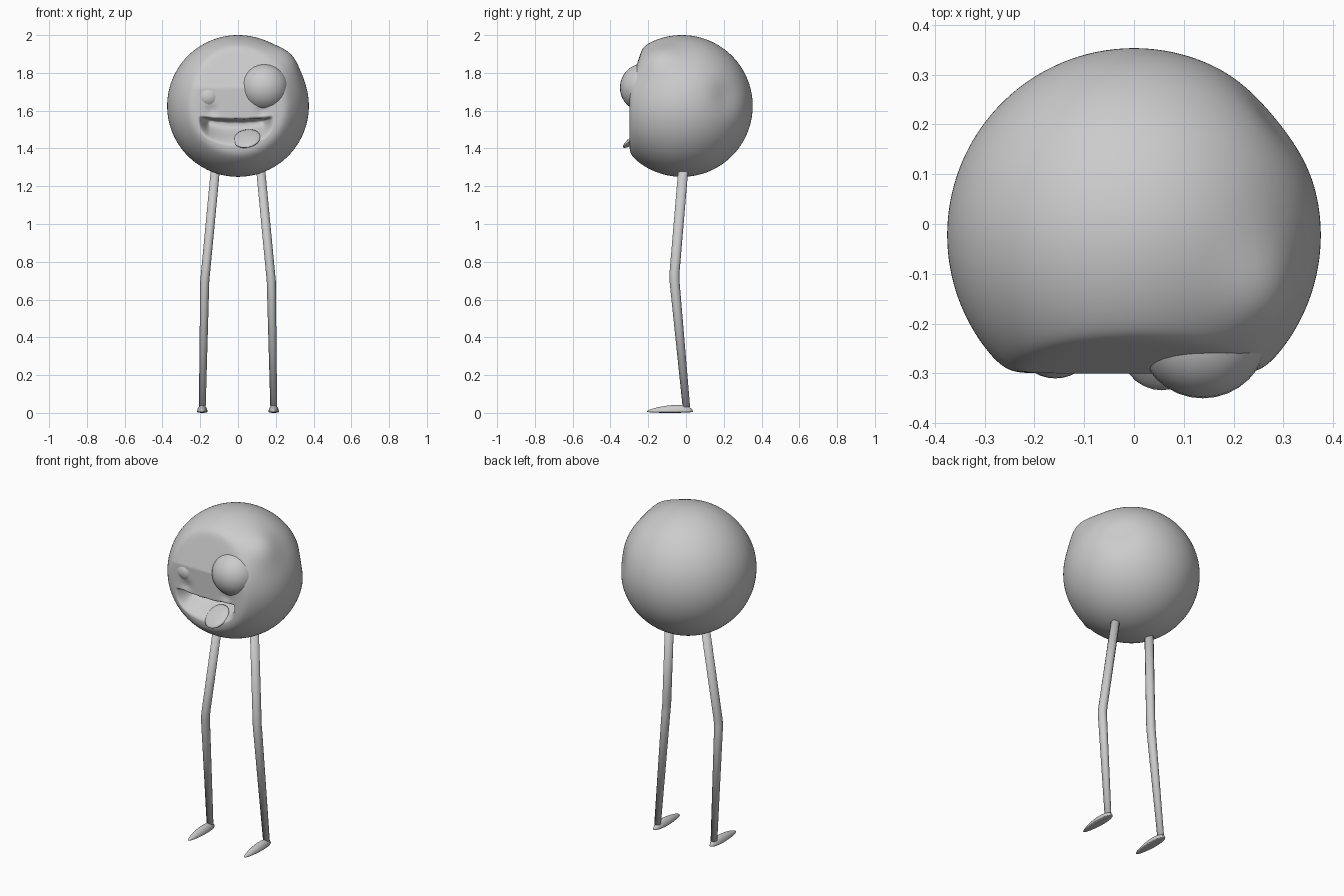
import bpy, bmesh, math
from mathutils import Vector, Matrix

if "Cube" in bpy.data.objects:
    bpy.data.objects.remove(bpy.data.objects["Cube"])

grey = bpy.data.materials.new("plain grey")
grey.diffuse_color = (0.6, 0.6, 0.6, 1)
grey.use_nodes = True
grey.node_tree.nodes["Principled BSDF"].inputs["Base Color"].default_value = grey.diffuse_color


def finish(name, bm):
    bmesh.ops.recalc_face_normals(bm, faces=bm.faces)
    me = bpy.data.meshes.new(name)
    bm.to_mesh(me)
    bm.free()
    for p in me.polygons:
        p.use_smooth = True
    me.materials.append(grey)
    ob = bpy.data.objects.new(name, me)
    bpy.context.collection.objects.link(ob)
    return ob


def ellipsoid(name, centre, radii, rot=Matrix(), seg=32):
    bm = bmesh.new()
    mat = Matrix.Translation(centre) @ rot @ Matrix.Diagonal((*radii, 1))
    bmesh.ops.create_uvsphere(bm, u_segments=seg, v_segments=seg // 2, radius=1, matrix=mat)
    return finish(name, bm)


def smooth(t):
    t = max(0, min(1, t))
    return t * t * (3 - 2 * t)


def mouth_depth(x, z):
    # wide grin: deep under the top lip, sloping out to the lower lip
    u = (x + 0.01) / 0.2
    if abs(u) >= 1:
        return 0
    top = 1.56 + 0.012 * u * u
    bottom = 1.53 - 0.12 * math.sqrt(1 - u * u)
    t = (z - bottom) / (top - bottom)
    if not 0 < t < 1:
        return 0
    return 0.12 * smooth(t / 0.75) * smooth((1 - t) / 0.15) * smooth((1 - abs(u)) / 0.3)


# head: ball with flattened face, brow bump and hollow mouth
HEAD = Vector((0, -0.022, 1.625))
bm = bmesh.new()
bmesh.ops.create_icosphere(bm, subdivisions=7, radius=0.375)
brow = Vector((0.28, -0.13, 0.27)).normalized()
side = Vector((0.27, 0.22, 0.05)).normalized()
for v in bm.verts:
    d = v.co.normalized()
    r = 0.375 + 0.03 * math.exp(-(d - brow).length_squared / 0.07)
    r -= 0.015 * math.exp(-(d - side).length_squared / 0.06)
    p = HEAD + d * r
    # soft limit for the front plane, leaning back at the forehead
    limit = -0.3 + 0.32 * max(0, p.z - 1.72)
    k = 0.012
    if p.y < 0:
        p.y = limit + k * math.log(1 + math.exp(min(40, (p.y - limit) / k)))
    if p.y < -0.12:
        # shallow dimples under the eyes
        for cx, cz in ((-0.14, 1.60), (0.13, 1.60)):
            p.y += 0.012 * math.exp(-((p.x - cx) ** 2 + (p.z - cz) ** 2) / 0.0012)
        p.y += mouth_depth(p.x, p.z)
    v.co = p
finish("head", bm)

# eyes and tongue
ellipsoid("large_eye", (0.138, -0.22, 1.722), (0.131, 0.13, 0.129))
ellipsoid("small_eye", (-0.158, -0.24, 1.674), (0.077, 0.07, 0.069))
tilt = Matrix.Rotation(math.radians(-12), 4, 'Y') @ Matrix.Rotation(math.radians(35), 4, 'X')
ellipsoid("tongue", (0.047, -0.268, 1.452), (0.073, 0.08, 0.017), tilt, 24)


def leg(name, s):
    # bent tube: rings at hip, knee and ankle
    path = [(0.117, -0.012, 1.32, 0.024), (0.172, -0.061, 0.74, 0.024),
            (0.176, -0.061, 0.70, 0.024), (0.189, 0.002, 0.03, 0.018)]
    n, rings = 16, []
    bm = bmesh.new()
    for x, y, z, r in path:
        rings.append([bm.verts.new((s * x + r * math.cos(a), y + r * 1.1 * math.sin(a), z))
                      for a in (2 * math.pi * i / n for i in range(n))])
    for a, b in zip(rings, rings[1:]):
        for i in range(n):
            bm.faces.new((a[i], a[(i + 1) % n], b[(i + 1) % n], b[i]))
    bm.faces.new(rings[0])
    bm.faces.new(rings[-1])
    finish(name, bm)


def foot(name, s):
    # flat-soled slipper, tall at the heel and low at the toe
    bm = bmesh.new()
    bmesh.ops.create_uvsphere(bm, u_segments=24, v_segments=16, radius=1)
    for v in bm.verts:
        x, y, z = v.co
        wide = 0.027 * (1 + 0.2 * y)
        tall = 0.034 + 0.012 * y
        v.co = (s * 0.189 + x * wide, -0.085 + y * 0.122, 0.006 + (z * tall if z > 0 else z * 0.006))
    ob = finish(name, bm)


for label, s in (("left", 1), ("right", -1)):
    leg(label + "_leg", s)
    foot(label + "_foot", s)
